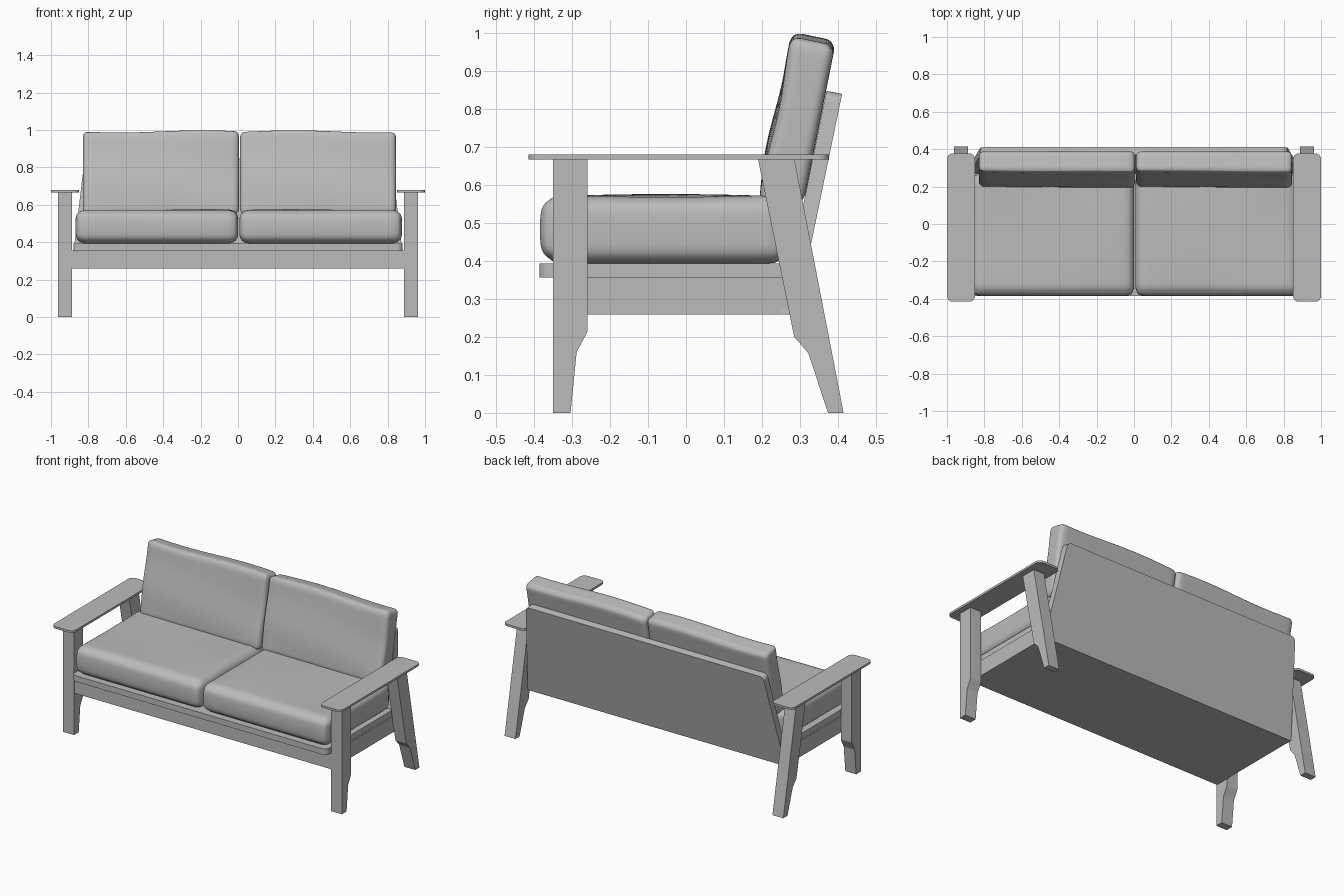
import bpy, bmesh, math
from mathutils import Vector

cube = bpy.data.objects.get("Cube")
if cube:
    bpy.data.objects.remove(cube, do_unlink=True)

grey = bpy.data.materials.new("warm_grey")
grey.use_nodes = True
COLOUR = (0.5, 0.5, 0.5, 1)
grey.diffuse_color = COLOUR
grey.node_tree.nodes["Principled BSDF"].inputs["Base Color"].default_value = COLOUR


def finish(name, bm, smooth=False):
    bmesh.ops.recalc_face_normals(bm, faces=bm.faces[:])
    mesh = bpy.data.meshes.new(name)
    bm.to_mesh(mesh)
    bm.free()
    mesh.materials.append(grey)
    obj = bpy.data.objects.new(name, mesh)
    bpy.context.collection.objects.link(obj)
    if smooth:
        bpy.ops.object.select_all(action='DESELECT')
        obj.select_set(True)
        bpy.context.view_layer.objects.active = obj
        bpy.ops.object.shade_smooth_by_angle(angle=math.radians(35))
    return obj


def prism(points, depth):
    """Closed outline of 3D points, extruded along depth."""
    bm = bmesh.new()
    face = bm.faces.new([bm.verts.new(p) for p in points])
    out = bmesh.ops.extrude_face_region(bm, geom=[face])
    moved = [v for v in out["geom"] if isinstance(v, bmesh.types.BMVert)]
    bmesh.ops.translate(bm, verts=moved, vec=depth)
    return bm


def round_corners(bm, radius, test):
    edges = [e for e in bm.edges if test(e)]
    bmesh.ops.bevel(bm, geom=edges, offset=radius, segments=5, profile=0.5, affect='EDGES')


def upright(e):
    a, b = (v.co for v in e.verts)
    return abs(a.x - b.x) + abs(a.y - b.y) < 1e-4


def plate(name, x0, x1, y0, y1, z0, z1, radius=0, keep=lambda e: True):
    bm = prism([(x0, y0, z0), (x1, y0, z0), (x1, y1, z0), (x0, y1, z0)], (0, 0, z1 - z0))
    if radius:
        round_corners(bm, radius, lambda e: upright(e) and keep(e))
    return finish(name, bm)


# Legs and armrests, one set per side
FRONT_LEG = [(-.35, 0), (-.304, 0), (-.288, .16), (-.259, .215), (-.259, .667), (-.35, .667)]
BACK_LEG = [(.374, 0), (.415, 0), (.286, .667), (.19, .667), (.285, .2), (.322, .158)]
for side, s in (("left", 1), ("right", -1)):
    for part, outline in (("front_leg", FRONT_LEG), ("back_leg", BACK_LEG)):
        finish(f"{side}_{part}", prism([(s * .888, y, z) for y, z in outline], (s * .075, 0, 0)))
    x0, x1 = sorted((s * .85, s))
    plate(f"{side}_armrest", x0, x1, -.415, .377, .667, .68, .03)

# Seat base and the board the cushions rest on
plate("seat_base", -.888, .888, -.345, .285, .259, .357)
plate("seat_board", -.88, .88, -.386, .27, .357, .394, .03,
      lambda e: e.verts[0].co.y < 0)

# Leaning back panel, wider at the bottom
bottom, top = (.259, .25), (.848, .37)
outline = [(-.89, bottom[1], bottom[0]), (.89, bottom[1], bottom[0]),
           (.82, top[1], top[0]), (-.82, top[1], top[0])]
panel = prism(outline, (0, .041, -.008))
round_corners(panel, .025, lambda e: abs(e.verts[0].co.x - e.verts[1].co.x) < 1e-4
              and min(v.co.z for v in e.verts) > .8)
for v in panel.verts:
    v.co.z = max(v.co.z, .259)
finish("back_panel", panel)


def cushion(name, size, centre, radius, shape, lean=0):
    """Rounded box; shape nudges each point, given its -1..1 position."""
    bm = bmesh.new()
    bmesh.ops.create_cube(bm, size=2)
    bmesh.ops.subdivide_edges(bm, edges=bm.edges[:], cuts=19, use_grid_fill=True)
    half = Vector(size) / 2
    inner = half - Vector((radius,) * 3)
    for v in bm.verts:
        # Crowd the grid towards the edges, where the curve is
        u = Vector([math.sin(c * math.pi / 2) for c in v.co])
        p = Vector([u[i] * half[i] for i in range(3)])
        core = Vector([max(-inner[i], min(inner[i], p[i])) for i in range(3)])
        p = core + (p - core).normalized() * radius
        p += Vector(shape(u))
        p.y += lean * p.z
        v.co = p + Vector(centre)
    return finish(name, bm, True)


def seat_shape(phase):
    def shape(u):
        front = max(0, -u.y) ** 8 * (1 - u.z ** 2) * -.012
        crown = .004 * math.sin(2.5 * u.x + phase) * math.cos(2 * u.y) * max(0, u.z)
        return (u.x * .004 * (1 - u.z ** 2), front, crown)
    return shape


def back_shape(phase):
    def shape(u):
        puff = -.008 * (1 - u.x ** 2) * (1 - u.z ** 2) * max(0, -u.y)
        wave = .006 * math.sin(3 * u.x + phase) * max(0, u.z)
        # The top slopes down towards the back
        return (0, puff + .004 * math.sin(4 * u.z + u.x) * max(0, -u.y),
                wave - .012 * u.y * max(0, u.z))
    return shape


for side, seat_x, back_x, phase in (("right", -.434, -.412, 0), ("left", .442, .428, 2.5)):
    cushion(f"{side}_seat_cushion", (.862, .64, .179), (seat_x, -.053, .483), .045,
            seat_shape(phase))
    cushion(f"{side}_back_cushion", (.834, .118, .435), (back_x, .294, .768), .028,
            back_shape(phase), .2)
